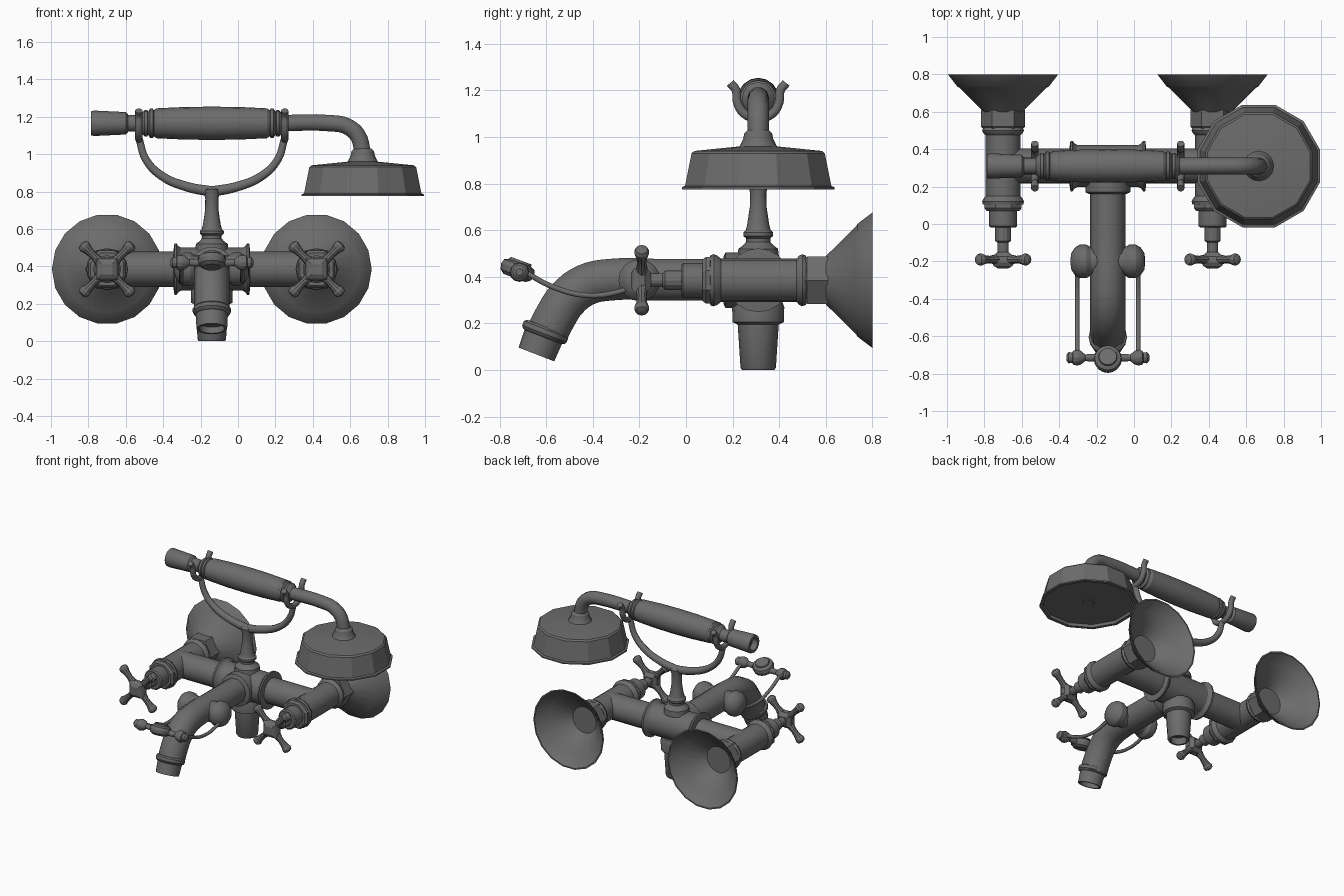
import bpy, bmesh, math
from mathutils import Vector, Matrix

if "Cube" in bpy.data.objects:
    bpy.data.objects.remove(bpy.data.objects["Cube"])

metal = bpy.data.materials.new("dark grey metal")
metal.use_nodes = True
GREY = (0.15, 0.15, 0.15, 1)
metal.diffuse_color = GREY
metal.node_tree.nodes["Principled BSDF"].inputs["Base Color"].default_value = GREY

X, Y, Z = Vector((1, 0, 0)), Vector((0, 1, 0)), Vector((0, 0, 1))
MID, PIPE_Y, PIPE_Z = -0.14, 0.31, 0.385
HAND_Z = 1.165


def finish(name, mesh, angle=28):
    ob = bpy.data.objects.new(name, mesh)
    bpy.context.collection.objects.link(ob)
    mesh.materials.clear()
    mesh.materials.append(metal)
    bpy.ops.object.select_all(action="DESELECT")
    ob.select_set(True)
    bpy.context.view_layer.objects.active = ob
    bpy.ops.object.shade_smooth_by_angle(angle=math.radians(angle))
    return ob


def lathe(name, profile, origin, axis, sides=16, phase=0.0, cap=True):
    """Turn (radius, height) pairs around an axis through origin."""
    bm = bmesh.new()
    turn = Matrix.Translation(origin) @ Z.rotation_difference(Vector(axis)).to_matrix().to_4x4()
    rings = []
    for r, h in profile:
        ring = []
        for i in range(sides):
            a = math.tau * i / sides + math.radians(phase)
            ring.append(bm.verts.new(turn @ Vector((r * math.cos(a), r * math.sin(a), h))))
        rings.append(ring)
    for a, b in zip(rings, rings[1:]):
        for i in range(sides):
            j = (i + 1) % sides
            bm.faces.new((a[i], a[j], b[j], b[i]))
    if cap:
        bm.faces.new(rings[0])
        bm.faces.new(rings[-1])
    bmesh.ops.recalc_face_normals(bm, faces=bm.faces)
    mesh = bpy.data.meshes.new(name)
    bm.to_mesh(mesh)
    bm.free()
    return finish(name, mesh)


def tube(name, points, radius, scales=None, sides=3):
    """Sweep a round section along a smooth path."""
    cu = bpy.data.curves.new(name, "CURVE")
    cu.dimensions = "3D"
    cu.bevel_depth = radius
    cu.bevel_resolution = sides
    cu.use_fill_caps = True
    sp = cu.splines.new("BEZIER")
    sp.resolution_u = 4
    sp.bezier_points.add(len(points) - 1)
    for i, (bp, p) in enumerate(zip(sp.bezier_points, points)):
        bp.co = p
        bp.handle_left_type = bp.handle_right_type = "AUTO"
        bp.radius = scales[i] if scales else 1
    helper = bpy.data.objects.new(name + "_path", cu)
    bpy.context.collection.objects.link(helper)
    bpy.context.view_layer.update()
    mesh = bpy.data.meshes.new_from_object(
        helper.evaluated_get(bpy.context.evaluated_depsgraph_get()))
    bpy.data.objects.remove(helper)
    return finish(name, mesh, 40)


def ball(name, centre, r):
    prof = [(r * max(0.02, math.sin(math.pi * k / 8)), -r * math.cos(math.pi * k / 8))
            for k in range(9)]
    return lathe(name, prof, centre, X, 12)


# Wall connections, valves and cross handles
for side, x in (("right", -0.70), ("left", 0.42)):
    o = (x, 0, PIPE_Z)
    lathe(side + "_wall_flange",
          [(0.105, 0.6), (0.235, 0.73), (0.245, 0.735), (0.295, 0.8),
           (0.285, 0.8), (0.235, 0.742), (0.225, 0.737), (0.095, 0.607)],
          o, Y, 18, cap=False)
    lathe(side + "_wall_nut", [(0.095, 0.5), (0.118, 0.52), (0.118, 0.61)], o, Y, 6)
    lathe(side + "_valve_body",
          [(0.085, 0.1), (0.108, 0.105), (0.112, 0.12), (0.105, 0.135), (0.093, 0.15),
           (0.093, 0.475), (0.105, 0.485), (0.112, 0.5), (0.105, 0.515), (0.085, 0.52)], o, Y)
    lathe(side + "_valve_nut", [(0.095, 0.07), (0.108, 0.085), (0.108, 0.11)], o, Y, 8, 22.5)
    lathe(side + "_bonnet", [(0.065, -0.02), (0.074, -0.012), (0.074, 0.09)], o, Y)
    lathe(side + "_stem", [(0.03, -0.18), (0.03, -0.1), (0.042, -0.09), (0.042, 0)], o, Y, 12)
    lathe(side + "_handle_hub",
          [(0.04, -0.237), (0.07, -0.225), (0.085, -0.205), (0.08, -0.175), (0.045, -0.15)],
          o, Y, 4, 45)
    for k in range(4):
        a = math.radians(45 + 90 * k)
        d = Vector((math.cos(a), 0, math.sin(a)))
        lathe(f"{side}_handle_arm_{k + 1}",
              [(0.03, 0.04), (0.02, 0.1), (0.024, 0.14), (0.033, 0.17), (0.027, 0.187),
               (0.01, 0.194)], (x, -0.19, PIPE_Z), d, 10)

# Horizontal mixer pipe and centre sleeve
lathe("mixer_pipe", [(0.094, -0.70), (0.094, 0.42)], (0, PIPE_Y, PIPE_Z), X)
half = [(0.115, 0.165), (0.124, 0.18), (0.137, 0.188), (0.137, 0.2), (0.1, 0.205)]
lathe("centre_sleeve", [(r, -h) for r, h in reversed(half)] + half, (MID, PIPE_Y, PIPE_Z), X, 18)

# Spout with block, nozzle and diverter caps
lathe("spout_flange", [(0.1, 0.16), (0.12, 0.17), (0.12, 0.25)], (MID, 0, PIPE_Z), Y)
tube("spout", [(MID, 0.22, 0.387), (MID, -0.1, 0.387), (MID, -0.33, 0.387), (MID, -0.43, 0.365),
               (MID, -0.51, 0.305), (MID, -0.56, 0.23), (MID, -0.60, 0.15)], 0.094)
down = Vector((0, -0.36, -0.933))
lathe("spout_nozzle",
      [(0.09, -0.03), (0.102, -0.02), (0.102, 0.0), (0.095, 0.01), (0.086, 0.015),
       (0.082, 0.095), (0.068, 0.095), (0.068, 0.06)], (MID, -0.608, 0.155), down)
cap = [(0.075, 0.09), (0.09, 0.115), (0.09, 0.15), (0.075, 0.175), (0.045, 0.195), (0.01, 0.2)]
lathe("diverter_block", [(r, -h) for r, h in reversed(cap)] + cap, (MID, -0.2, PIPE_Z), X)

# Diverter lever: two thin arms, a crossbar and a button
for side, s in (("right", -1), ("left", 1)):
    x = MID + 0.163 * s
    tube(side + "_lever_arm", [(x, -0.2, 0.37), (x, -0.29, 0.335), (x, -0.43, 0.32),
                               (x, -0.58, 0.36), (x, -0.69, 0.42)], 0.012)
    lathe(side + "_lever_knob",
          [(0.022, 0.06), (0.018, 0.12), (0.037, 0.145), (0.042, 0.165), (0.037, 0.185),
           (0.028, 0.19), (0.03, 0.21), (0.015, 0.222)],
          (MID, -0.715, 0.42), X * s, 12)
lathe("lever_button", [(0.05, -0.04), (0.07, -0.025), (0.076, 0.0), (0.07, 0.02),
                       (0.05, 0.03), (0.047, 0.04)], (MID, -0.722, 0.432), (0, 0.35, 0.937))

# Lower hose outlet
lathe("hose_outlet",
      [(0.1, 0.3), (0.112, 0.27), (0.11, 0.205), (0.088, 0.195), (0.076, 0.01), (0.07, 0.0),
       (0.056, 0.0), (0.056, 0.05)], (MID, PIPE_Y, 0), Z)

# Cradle post, forked arms and hooks
lathe("cradle_post",
      [(0.09, 0.48), (0.085, 0.52), (0.065, 0.535), (0.052, 0.55), (0.052, 0.565),
       (0.064, 0.575), (0.064, 0.59), (0.054, 0.6), (0.048, 0.62), (0.036, 0.7),
       (0.035, 0.76), (0.045, 0.81), (0.02, 0.825)], (MID, PIPE_Y, 0), Z)
for side, s in (("right", -1), ("left", 1)):
    arm = [(0, 0.8), (0.13, 0.825), (0.27, 0.885), (0.355, 0.975), (0.388, 1.08)]
    tube(side + "_cradle_arm", [(MID + s * d, PIPE_Y, z) for d, z in arm], 0.027,
         [1.1, 1.0, 0.9, 0.8, 0.75])
    hook = [(0.12, 1.232), (0.095, 1.2), (0.09, 1.15), (0.06, 1.1)]
    path = [(-d, z) for d, z in hook] + [(0, 1.08)] + [(d, z) for d, z in reversed(hook)]
    tube(side + "_cradle_hook", [(MID + s * 0.39, PIPE_Y + d, z) for d, z in path], 0.02)

# Handset grip, end fitting and curved neck
h = (0, PIPE_Y, HAND_Z)
lathe("handset_end", [(0.045, -0.74), (0.045, -0.785), (0.064, -0.785), (0.068, -0.77),
                      (0.06, -0.6), (0.05, -0.59), (0.04, -0.585)], h, X)
lathe("handset_tube", [(0.045, -0.62), (0.045, -0.4)], h, X)
collar = [(0.045, 0.385), (0.055, 0.375), (0.07, 0.36), (0.07, 0.345), (0.062, 0.34),
          (0.078, 0.33), (0.078, 0.315), (0.07, 0.31), (0.08, 0.295), (0.087, 0.15)]
lathe("handset_grip", [(r, -d) for r, d in collar] + [(0.089, 0)] + collar[::-1],
      (MID, PIPE_Y, HAND_Z), X)
tube("handset_neck", [(x, PIPE_Y, z) for x, z in
                      ((0.2, HAND_Z), (0.5, HAND_Z), (0.58, 1.15), (0.64, 1.1), (0.667, 1.01))],
     0.046)

# Shower head with a recessed face
lathe("shower_head_collar", [(0.045, 1.03), (0.06, 1.015), (0.065, 0.99), (0.085, 0.95),
                             (0.1, 0.935)], (0.667, PIPE_Y, 0), Z)
lathe("shower_head",
      [(0.08, 0.96), (0.285, 0.94), (0.296, 0.93), (0.325, 0.79), (0.339, 0.785),
       (0.339, 0.775), (0.315, 0.775), (0.31, 0.795), (0.04, 0.795), (0.035, 0.79)],
      (0.667, PIPE_Y, 0), Z, 12, 15)
